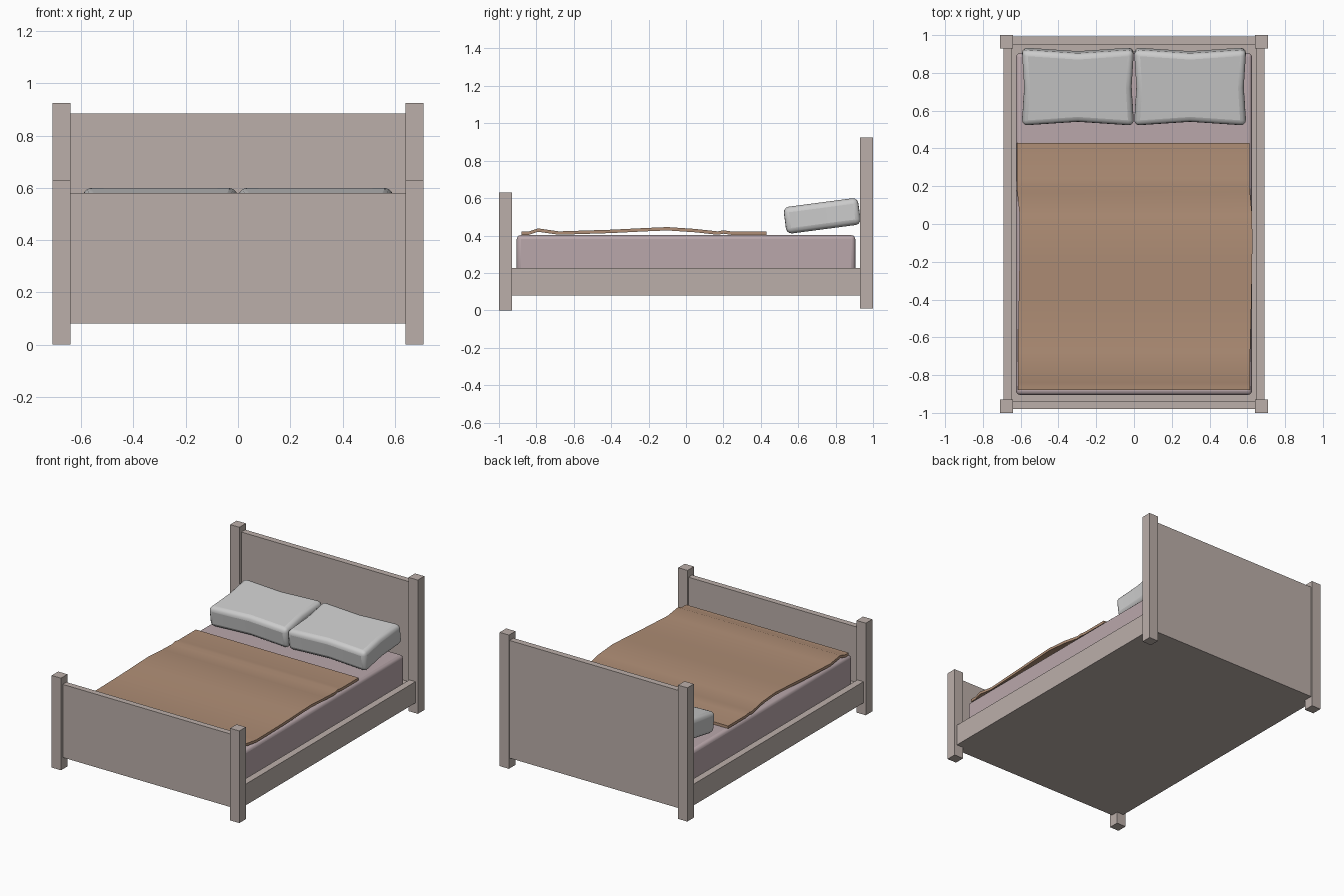
import bpy, bmesh, math

if "Cube" in bpy.data.objects:
    bpy.data.objects.remove(bpy.data.objects["Cube"])


def material(name, rgb):
    m = bpy.data.materials.new(name)
    m.diffuse_color = (*rgb, 1)
    m.use_nodes = True
    m.node_tree.nodes["Principled BSDF"].inputs["Base Color"].default_value = m.diffuse_color
    return m


WOOD = material("wood", (0.50, 0.43, 0.40))
SHEET = material("sheet", (0.49, 0.39, 0.41))
WOOL = material("wool", (0.43, 0.27, 0.18))


def add_mesh(name, verts, faces, mat=None):
    me = bpy.data.meshes.new(name)
    me.from_pydata(verts, [], faces)
    bm = bmesh.new()
    bm.from_mesh(me)
    bmesh.ops.recalc_face_normals(bm, faces=bm.faces)
    bm.to_mesh(me)
    bm.free()
    ob = bpy.data.objects.new(name, me)
    bpy.context.collection.objects.link(ob)
    if mat:
        me.materials.append(mat)
    return ob


def prism(name, outline, z0, z1, mat=None):
    n = len(outline)
    verts = [(x, y, z) for z in (z0, z1) for x, y in outline]
    faces = [list(range(n)), list(range(n, 2 * n))]
    faces += [(i, (i + 1) % n, n + (i + 1) % n, n + i) for i in range(n)]
    return add_mesh(name, verts, faces, mat)


def box(name, x, y, z, mat=WOOD):
    return prism(name, [(x[0], y[0]), (x[1], y[0]), (x[1], y[1]), (x[0], y[1])], *z, mat)


def smooth(ob, angle=40):
    bpy.ops.object.select_all(action='DESELECT')
    ob.select_set(True)
    bpy.context.view_layer.objects.active = ob
    bpy.ops.object.shade_smooth_by_angle(angle=math.radians(angle))


def bevel(ob, width, segments):
    b = ob.modifiers.new("bevel", 'BEVEL')
    b.width, b.segments = width, segments
    b.limit_method = 'ANGLE'
    b.angle_limit = math.radians(40)
    smooth(ob)


# Posts and side rails on both sides
for side, s in (("left", -1), ("right", 1)):
    post = sorted((s * 0.64, s * 0.71))
    box(side + "_foot_post", post, (-1.0, -0.93), (0, 0.63))
    box(side + "_head_post", post, (0.93, 1.0), (0.01, 0.925))
    box(side + "_rail", sorted((s * 0.645, s * 0.692)), (-0.95, 0.95), (0.08, 0.225))

# End boards and bed base
box("footboard", (-0.65, 0.65), (-0.98, -0.94), (0.08, 0.58))
box("headboard", (-0.65, 0.65), (0.95, 0.992), (0.08, 0.885))
box("base", (-0.646, 0.646), (-0.95, 0.955), (0.08, 0.20))

# Mattress
bevel(box("mattress", (-0.625, 0.625), (-0.905, 0.905), (0.195, 0.402), SHEET), 0.022, 3)

# Blanket: rows of y, underside height, left edge, right edge
rows = [(-0.88, .404, -.615, .615), (-0.84, .404, -.615, .615), (-0.79, .420, -.615, .615),
        (-0.68, .404, -.615, .615), (-0.40, .413, -.610, .622), (-0.22, .422, -.607, .625),
        (-0.10, .427, -.605, .627), (0.05, .417, -.606, .625), (0.17, .404, -.618, .614),
        (0.20, .410, -.620, .612), (0.24, .404, -.620, .612), (0.43, .404, -.620, .612)]
verts, faces = [], []
for y, z, l, r in rows:
    verts += [(l, y, z), (r, y, z), (r, y, z + 0.018), (l, y, z + 0.018)]
for i in range(len(rows) - 1):
    for k in range(4):
        a, b = 4 * i + k, 4 * i + (k + 1) % 4
        faces.append((a, b, b + 4, a + 4))
e = len(verts)
faces += [(0, 1, 2, 3), (e - 4, e - 3, e - 2, e - 1)]
smooth(add_mesh("blanket", verts, faces, WOOL), 30)

# Pillows: outline pinched at the middle of each side, tilted against the headboard
w, d = 0.297, 0.203
outline = [(-w, -d), (0, -d + 0.02), (w, -d), (w - 0.013, 0),
           (w, d), (0, d - 0.02), (-w, d), (-w + 0.013, 0)]
for side, s in (("left", -1), ("right", 1)):
    p = prism(side + "_pillow", outline, -0.072, 0.072)
    p.location = (s * 0.297, 0.728, 0.505)
    p.rotation_euler.x = math.radians(7.5)
    bevel(p, 0.03, 3)
